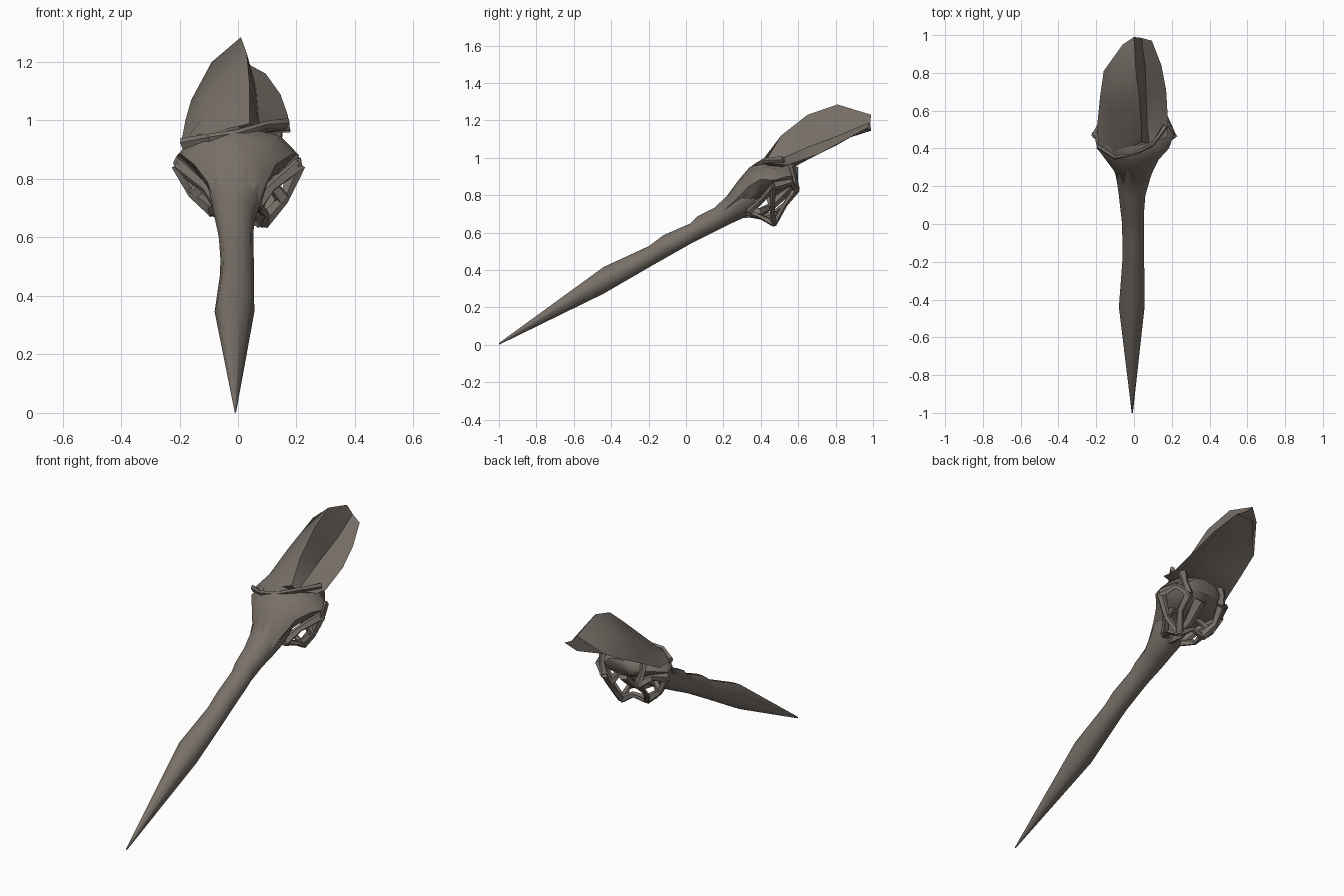
import bpy, bmesh, math
from mathutils import Vector

cube = bpy.data.objects.get("Cube")
if cube:
    bpy.data.objects.remove(cube)

bone = bpy.data.materials.new("grey brown bone")
bone.use_nodes = True
colour = (0.19, 0.163, 0.14, 1)
bone.diffuse_color = colour
bone.node_tree.nodes["Principled BSDF"].inputs["Base Color"].default_value = colour


def finish(name, bm, angle=50):
    bmesh.ops.recalc_face_normals(bm, faces=bm.faces)
    mesh = bpy.data.meshes.new(name)
    bm.to_mesh(mesh)
    bm.free()
    mesh.materials.append(bone)
    obj = bpy.data.objects.new(name, mesh)
    bpy.context.collection.objects.link(obj)
    bpy.ops.object.select_all(action='DESELECT')
    obj.select_set(True)
    bpy.context.view_layer.objects.active = obj
    bpy.ops.object.shade_smooth_by_angle(angle=math.radians(angle))
    return obj


def bridge(bm, rows, closed):
    for a, b in zip(rows, rows[1:]):
        n = len(a)
        for i in range(n if closed else n - 1):
            j = (i + 1) % n
            bm.faces.new((a[i], a[j], b[j], b[i]))


def loft(name, stations, sides=10):
    """Rings across y; each station is y, left, right, bottom, top."""
    bm = bmesh.new()
    rows = []
    for y, left, right, low, high in stations:
        ring = []
        for i in range(sides):
            t = 2 * math.pi * i / sides
            ring.append(bm.verts.new(((left + right) / 2 + (right - left) / 2 * math.cos(t), y,
                                      (low + high) / 2 + (high - low) / 2 * math.sin(t))))
        rows.append(ring)
    bridge(bm, rows, True)
    bm.faces.new(rows[0])
    bm.faces.new(rows[-1])
    return finish(name, bm)


def strut(name, points, radius, sides=5):
    """Angular bony bar following a path, thicker at its ends."""
    bm = bmesh.new()
    pts = [Vector(p) for p in points]
    rows = []
    for k, p in enumerate(pts):
        d = (pts[min(k + 1, len(pts) - 1)] - pts[max(k - 1, 0)]).normalized()
        u = d.cross(Vector((0.3, 1, 0.2))).normalized()
        v = d.cross(u)
        r = radius * (1.3 if k in (0, len(pts) - 1) else 0.9)
        rows.append([bm.verts.new(p + u * r * math.cos(2 * math.pi * i / sides)
                                  + v * 0.65 * r * math.sin(2 * math.pi * i / sides))
                     for i in range(sides)])
    bridge(bm, rows, True)
    bm.faces.new(rows[0])
    bm.faces.new(rows[-1])
    return finish(name, bm, 35)


# Long pointed beak running into the forehead
loft("beak", [
    (-1.0, -0.012, -0.006, 0.0, 0.01),
    (-0.44, -0.08, 0.056, 0.27, 0.42),
    (-0.2, -0.062, 0.054, 0.41, 0.53),
    (-0.12, -0.06, 0.054, 0.455, 0.59),
    (0.02, -0.065, 0.053, 0.535, 0.65),
    (0.06, -0.07, 0.053, 0.555, 0.69),
    (0.15, -0.08, 0.06, 0.6, 0.735),
    (0.22, -0.09, 0.08, 0.635, 0.8),
    (0.3, -0.105, 0.1, 0.67, 0.9),
    (0.37, -0.1, 0.1, 0.72, 0.96)])

# Broad brow and braincase with pointed cheeks
loft("skull", [
    (0.2, -0.075, 0.07, 0.66, 0.77),
    (0.28, -0.105, 0.1, 0.7, 0.88),
    (0.34, -0.15, 0.13, 0.75, 0.95),
    (0.4, -0.195, 0.185, 0.79, 0.98),
    (0.47, -0.21, 0.21, 0.79, 0.97),
    (0.54, -0.17, 0.17, 0.83, 0.97),
    (0.6, -0.09, 0.1, 0.86, 0.95)], 8)

# Tall crest: central ridge, steep flanks and flaring lower flanges
crest_rows = [
    [(-0.19, 0.42, 0.92), (-0.11, 0.38, 0.95), (0.04, 0.43, 0.99), (0.08, 0.43, 0.97), (0.18, 0.46, 0.97)],
    [(-0.195, 0.52, 0.92), (-0.12, 0.5, 1.01), (0.04, 0.51, 1.12), (0.07, 0.52, 1.0), (0.18, 0.54, 0.96)],
    [(-0.18, 0.67, 1.0), (-0.12, 0.64, 1.09), (0.03, 0.65, 1.23), (0.065, 0.66, 1.06), (0.17, 0.71, 1.02)],
    [(-0.16, 0.81, 1.07), (-0.09, 0.81, 1.2), (0.01, 0.81, 1.285), (0.06, 0.82, 1.12), (0.145, 0.84, 1.09)],
    [(-0.09, 0.88, 1.11), (-0.06, 0.95, 1.18), (0.0, 0.99, 1.23), (0.04, 0.985, 1.19), (0.095, 0.97, 1.16)]]
bm = bmesh.new()
rows = [[bm.verts.new(p) for p in row] for row in crest_rows]
# Shallow underside closing the hollow of the crest
under = [[row[0], bm.verts.new((row[2].co.x, row[2].co.y,
                                (row[0].co.z + row[4].co.z) / 2 + 0.01)), row[4]] for row in rows]
bridge(bm, rows, False)
bridge(bm, under, False)
for a, b in ((rows[0], under[0]), (rows[-1], under[-1])):
    bm.faces.new(a + [b[1]])
finish("crest", bm, 40)

# Brow ledge crossing in front of the crest
strut("brow_ledge", [(-0.19, 0.41, 0.92), (-0.1, 0.35, 0.94), (0.0, 0.37, 0.955),
                     (0.1, 0.42, 0.985), (0.165, 0.52, 0.99)], 0.016)

# Open cage of cheek and jaw bars, on both sides
for side, word in ((-1, "right"), (1, "left")):
    drop = -0.02 if side > 0 else 0.02
    low = (side * 0.08, 0.47, 0.67 + drop)
    corner = (side * 0.155, 0.46, 0.74 + drop / 2)
    cheek = (side * 0.205, 0.47, 0.85)
    front = (side * 0.06, 0.33, 0.705)
    back = (side * 0.11, 0.59, 0.83)
    bars = {"cheek_bar": [cheek, corner, low],
            "jaw_bar": [front, (side * 0.09, 0.4, 0.685), low],
            "slant_bar": [front, (side * 0.11, 0.4, 0.77), cheek],
            "rear_bar": [low, (side * 0.12, 0.53, 0.75), back],
            "temple_bar": [cheek, (side * 0.17, 0.56, 0.87), back],
            "rear_post": [back, (side * 0.13, 0.58, 0.9), (side * 0.13, 0.56, 0.97)],
            "cross_bar": [corner, (side * 0.11, 0.44, 0.79), (side * 0.04, 0.43, 0.83)]}
    for name, path in bars.items():
        strut(word + "_" + name, path, 0.021)

# Lower keel and palate joining the two sides
strut("palate", [(0.0, 0.3, 0.71), (0.0, 0.4, 0.71), (0.01, 0.47, 0.75), (0.01, 0.56, 0.84)], 0.03)
strut("jaw_bridge", [(-0.08, 0.47, 0.69), (0.0, 0.48, 0.7), (0.08, 0.47, 0.65)], 0.018)
